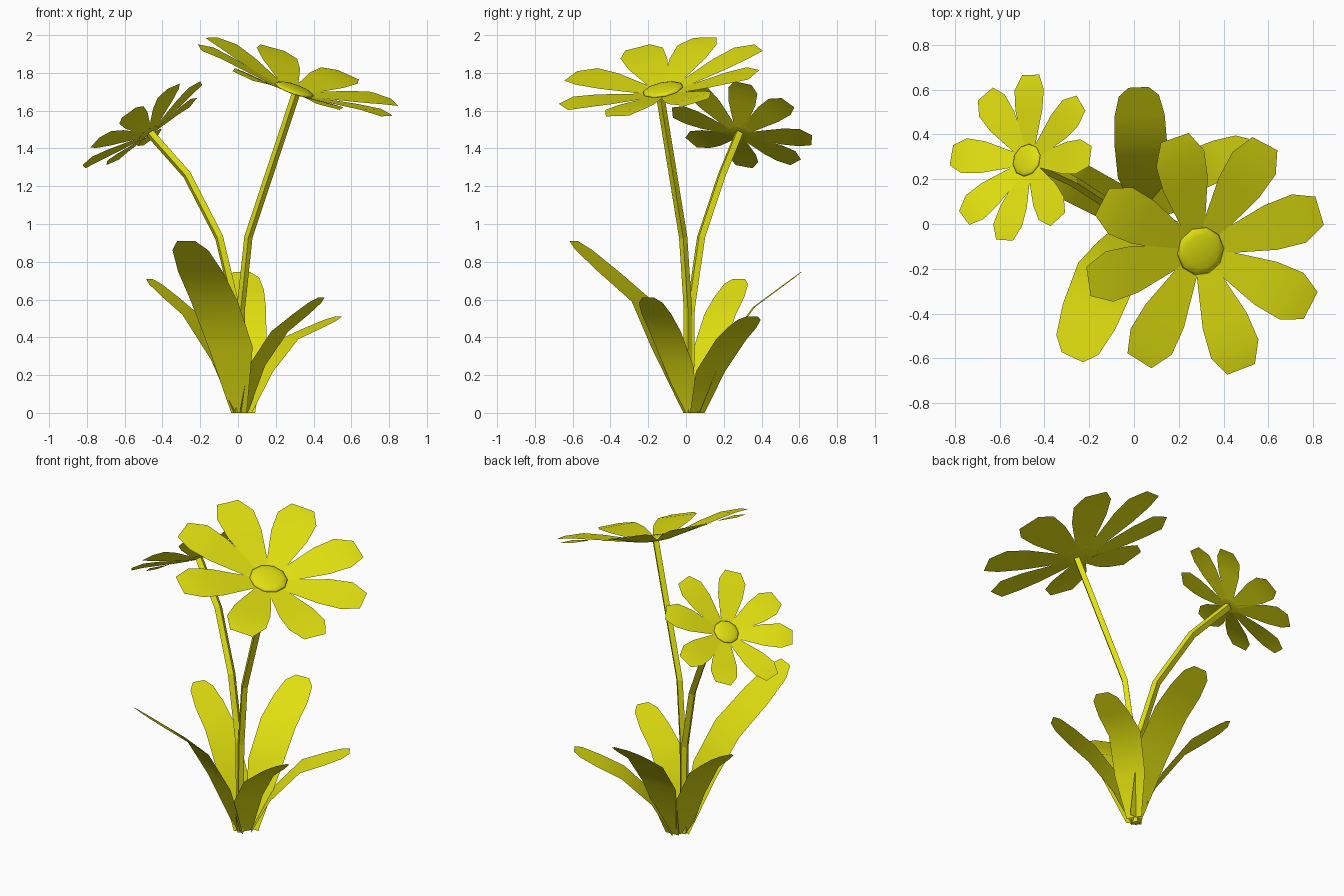
import bpy, bmesh, math
from mathutils import Vector

if "Cube" in bpy.data.objects:
    bpy.data.objects.remove(bpy.data.objects["Cube"])

YELLOW = (0.76, 0.75, 0.005, 1)
mat = bpy.data.materials.new("yellow")
mat.use_nodes = True
mat.diffuse_color = YELLOW
bsdf = mat.node_tree.nodes["Principled BSDF"]
bsdf.inputs["Base Color"].default_value = YELLOW
bsdf.inputs["Roughness"].default_value = 0.8


def finish(bm, name):
    mesh = bpy.data.meshes.new(name)
    bm.to_mesh(mesh)
    bm.free()
    mesh.materials.append(mat)
    mesh.polygons.foreach_set("use_smooth", [True] * len(mesh.polygons))
    obj = bpy.data.objects.new(name, mesh)
    bpy.context.collection.objects.link(obj)
    return obj


def strip(bm, rows):
    """Skin a ribbon through rows of (centre, sideways offset)."""
    pairs = [(bm.verts.new(c - s), bm.verts.new(c + s)) for c, s in rows]
    for (a, b), (c, d) in zip(pairs, pairs[1:]):
        bm.faces.new((a, b, d, c))


def leaf(name, path, half):
    pts = [Vector(p) for p in path]
    run = pts[-1] - pts[0]
    side = Vector((run.y, -run.x, 0)).normalized()
    last = lambda t: pts[2].lerp(pts[3], t)
    rows = [(pts[0], 0.045), (pts[1], half), (pts[2], half * 1.05),
            (last(0.5), half), (last(0.85), half * 0.8), (pts[3], half * 0.4)]
    bm = bmesh.new()
    strip(bm, [(c, side * w) for c, w in rows])
    bmesh.ops.reverse_faces(bm, faces=bm.faces[:])
    finish(bm, name)


# Petal outline: distance out, half width, lift off the flower plane
PETAL = [(0.08, 0.044, 0), (0.33, 0.108, 0.055), (0.46, 0.117, 0.08), (0.56, 0.068, 0.082)]


def flower(name, centre, slope, azimuths, size):
    centre = Vector(centre)
    normal = Vector((-slope[0], -slope[1], 1)).normalized()
    bm = bmesh.new()
    for az in azimuths:
        c, s = math.cos(math.radians(az)), math.sin(math.radians(az))
        out = Vector((c, s, slope[0] * c + slope[1] * s)).normalized()
        side = normal.cross(out)
        strip(bm, [(centre + (out * r + normal * lift) * size, -side * w * size)
                   for r, w, lift in PETAL])
    bm.normal_update()
    if bm.faces[:][0].normal.dot(normal) < 0:
        bmesh.ops.reverse_faces(bm, faces=bm.faces[:])
    finish(bm, name + "_petals")
    # Shallow domed flower centre
    bm = bmesh.new()
    bmesh.ops.create_uvsphere(bm, u_segments=10, v_segments=8, radius=0.11 * size)
    for v in bm.verts:
        v.co.z *= 0.2 if v.co.z > 0 else 0.12
    dome = finish(bm, name + "_centre")
    dome.location = centre + normal * 0.008
    dome.rotation_mode = "QUATERNION"
    dome.rotation_quaternion = normal.to_track_quat("Z", "Y")


def stem(name, path, radius):
    curve = bpy.data.curves.new(name, "CURVE")
    curve.dimensions = "3D"
    curve.bevel_depth = radius
    curve.bevel_resolution = 0
    curve.use_fill_caps = True
    line = curve.splines.new("POLY")
    line.use_smooth = False
    line.points.add(len(path) - 1)
    for point, co in zip(line.points, path):
        point.co = (*co, 1)
    curve.materials.append(mat)
    obj = bpy.data.objects.new(name, curve)
    bpy.context.collection.objects.link(obj)


# Flower heads
flower("large_flower", (0.295, -0.12, 1.703), (-0.344, 0.205),
       (105, 62, 21, -26, -73, -122, -167, 153), 1.0)
flower("small_flower", (-0.475, 0.283, 1.482), (0.71, -0.31),
       (83, 42, 1, -59, -101, -133, 178, 119), 0.68)

# Stems
stem("large_stem", [(0.01, 0.01, 0), (0.015, 0.01, 0.55), (0.055, -0.015, 0.93),
                    (0.31, -0.14, 1.7)], 0.022)
stem("small_stem", [(0, 0.02, 0), (-0.01, 0.025, 0.55), (-0.1, 0.08, 0.93),
                    (-0.27, 0.19, 1.26), (-0.465, 0.28, 1.48)], 0.024)

# Leaves around the base
leaf("front_leaf", [(0.005, 0.005, 0), (-0.04, -0.13, 0.35), (-0.125, -0.23, 0.59),
                    (-0.275, -0.595, 0.91)], 0.13)
leaf("back_leaf", [(0.045, 0.07, 0), (0.04, 0.21, 0.36), (0.03, 0.36, 0.56),
                   (0.02, 0.61, 0.745)], 0.112)
leaf("left_back_leaf", [(0.05, 0.06, 0), (0.14, 0.13, 0.22), (0.27, 0.24, 0.39),
                        (0.53, 0.35, 0.51)], 0.09)
leaf("left_front_leaf", [(0.03, 0.025, 0), (0.1, -0.04, 0.25), (0.22, -0.11, 0.43),
                         (0.44, -0.2, 0.61)], 0.09)
leaf("right_back_leaf", [(0, 0.03, 0), (-0.1, 0.1, 0.28), (-0.25, 0.18, 0.52),
                         (-0.47, 0.28, 0.71)], 0.09)
